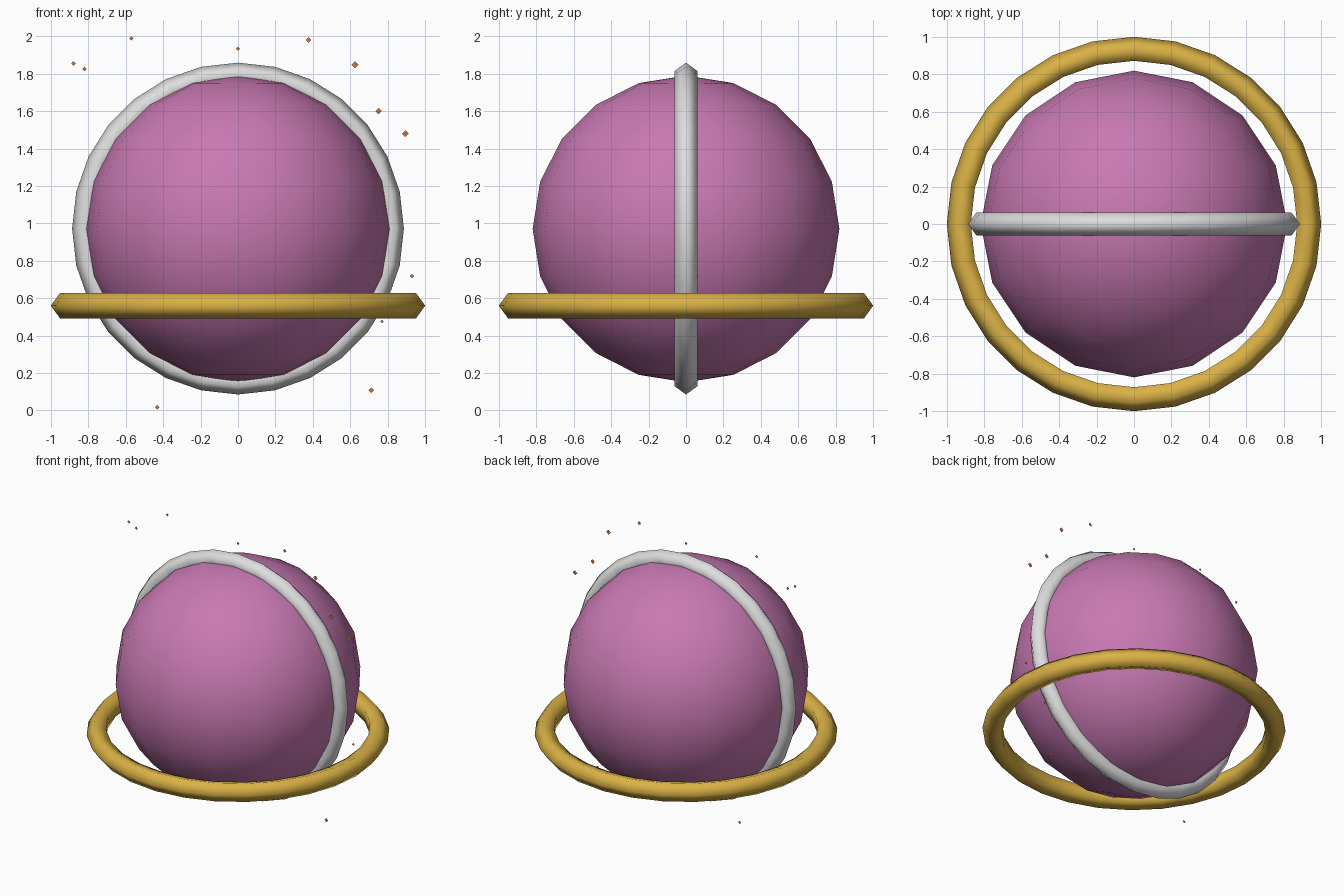
import bpy
from math import pi

if "Cube" in bpy.data.objects:
    bpy.data.objects.remove(bpy.data.objects["Cube"], do_unlink=True)


def make_material(name, rgb):
    mat = bpy.data.materials.new(name)
    mat.use_nodes = True
    color = (*rgb, 1)
    mat.diffuse_color = color
    mat.node_tree.nodes["Principled BSDF"].inputs["Base Color"].default_value = color
    return mat


def finish(name, mat, smooth=True):
    obj = bpy.context.object
    obj.name = name
    obj.data.materials.append(mat)
    if smooth:
        bpy.ops.object.shade_smooth()
    return obj


def ring(name, mat, height, major, minor, tilt=0):
    bpy.ops.mesh.primitive_torus_add(
        major_segments=28, minor_segments=5, major_radius=major, minor_radius=minor,
        location=(0, 0, height), rotation=(tilt, 0, 0))
    return finish(name, mat)


pink = make_material("orchid pink", (0.58, 0.19, 0.45))
silver = make_material("pale silver", (0.73, 0.73, 0.73))
gold = make_material("warm gold", (0.70, 0.44, 0.06))
copper = make_material("copper orange", (0.58, 0.18, 0.05))

# Central globe
bpy.ops.mesh.primitive_uv_sphere_add(segments=16, ring_count=10, radius=0.82,
                                     location=(0, 0, 0.97))
finish("globe", pink)

# Upright band hugging the globe and wide level ring below its middle
ring("upright_band", silver, 0.972, 0.823, 0.064, pi / 2)
ring("level_ring", gold, 0.56, 0.93, 0.071)

# Flat diamond sparks scattered in the plane of the band: x, z, radius
sparks = [
    (-0.88, 1.855, 0.012), (-0.82, 1.825, 0.012), (-0.57, 1.989, 0.011),
    (0, 1.933, 0.011), (0.377, 1.98, 0.014), (0.625, 1.848, 0.018),
    (0.752, 1.6, 0.017), (0.895, 1.48, 0.018), (0.93, 0.718, 0.011),
    (0.77, 0.476, 0.009), (0.712, 0.108, 0.015), (-0.432, 0.016, 0.012),
]
for i, (x, z, r) in enumerate(sparks):
    bpy.ops.mesh.primitive_circle_add(vertices=4, radius=r, fill_type='NGON',
                                      location=(x, 0, z), rotation=(pi / 2, 0, 0))
    finish(f"spark_{i + 1}", copper, smooth=False)
